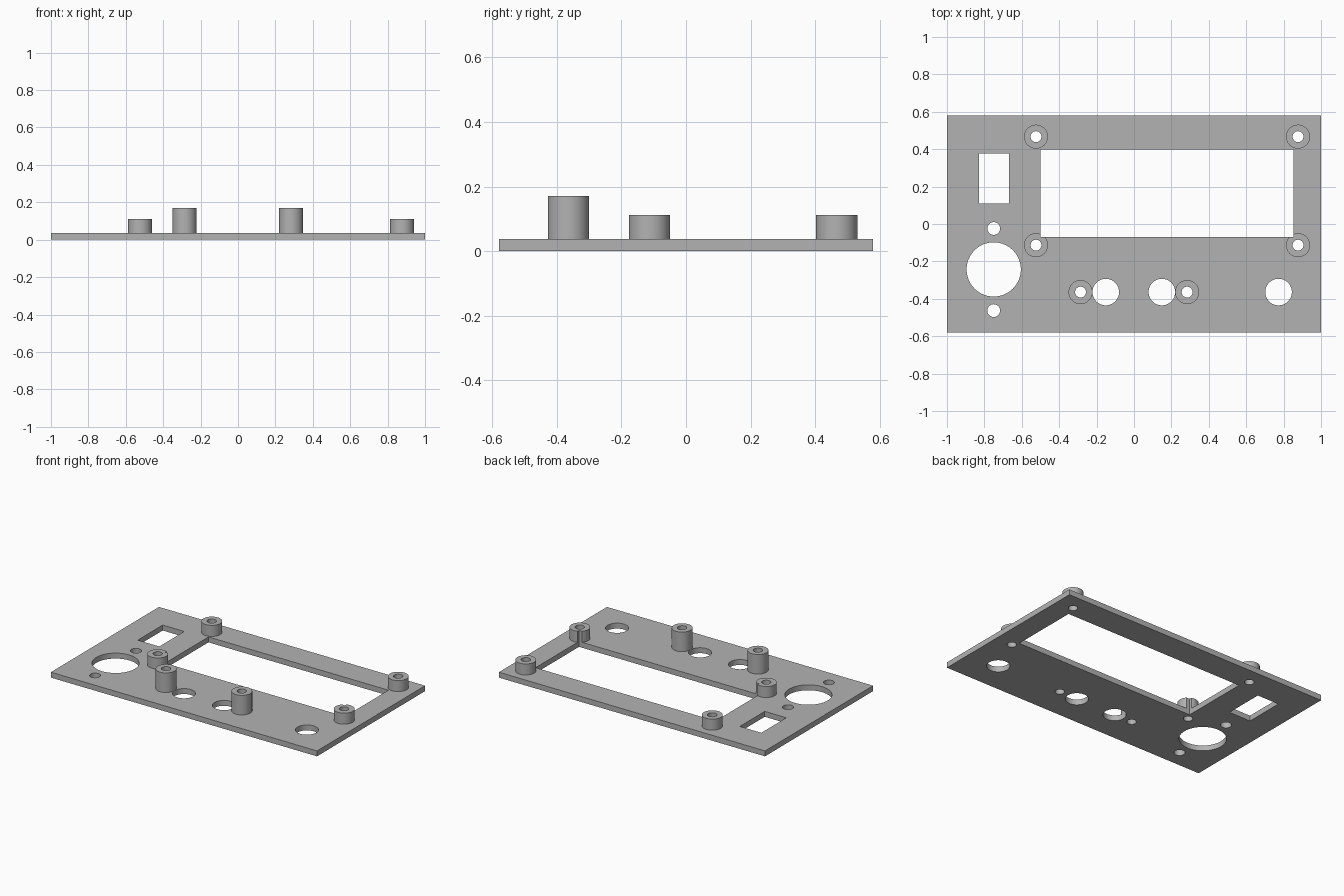
import bpy, bmesh
from math import pi, cos, sin, sqrt, atan2, radians

cube = bpy.data.objects.get("Cube")
if cube:
    bpy.data.objects.remove(cube, do_unlink=True)

# One grey material
grey = bpy.data.materials.new("panel grey")
grey.use_nodes = True
colour = (0.45, 0.45, 0.45, 1)
grey.diffuse_color = colour
grey.node_tree.nodes["Principled BSDF"].inputs["Base Color"].default_value = colour

PLATE = 0.037
POST_R, BORE_R = 0.064, 0.029
WINDOW = (-0.5, 0.853, -0.07, 0.397)     # x0, x1, y0, y1


def rect(x0, x1, y0, y1):
    return [(x0, y0), (x1, y0), (x1, y1), (x0, y1)]


def arc(x, y, r, a0, a1, n=64):
    return [(x + r * cos(a0 + (a1 - a0) * i / n),
             y + r * sin(a0 + (a1 - a0) * i / n)) for i in range(n + 1)]


def circle(x, y, r):
    return arc(x, y, r, 0, 2 * pi)[:-1]


def notched_circle(x, y, r, corner):
    """Circle with the part inside the display opening's lower corner removed."""
    dx, dy = corner[0] - x, corner[1] - y
    side = 1 if dx > 0 else -1
    on_vertical = atan2(sqrt(r * r - dx * dx), dx)
    on_horizontal = atan2(dy, side * sqrt(r * r - dy * dy))
    low, high = sorted((on_vertical, on_horizontal))
    return arc(x, y, r, high, low + 2 * pi) + [corner]


def extrude_outline(name, loops, z0, z1):
    """Fill an outline with holes and extrude it from z0 to z1."""
    curve = bpy.data.curves.new(name, 'CURVE')
    curve.dimensions = '2D'
    curve.fill_mode = 'BOTH'
    curve.extrude = (z1 - z0) / 2
    for loop in loops:
        spline = curve.splines.new('POLY')
        spline.points.add(len(loop) - 1)
        for point, (x, y) in zip(spline.points, loop):
            point.co = (x, y, 0, 1)
        spline.use_cyclic_u = True
    obj = bpy.data.objects.new(name, curve)
    bpy.context.collection.objects.link(obj)
    bpy.ops.object.select_all(action='DESELECT')
    obj.select_set(True)
    bpy.context.view_layer.objects.active = obj
    bpy.ops.object.convert(target='MESH')
    obj = bpy.context.object
    obj.name = name
    # Weld the caps to the walls and seat the part at its height
    bm = bmesh.new()
    bm.from_mesh(obj.data)
    bmesh.ops.remove_doubles(bm, verts=bm.verts, dist=1e-5)
    bmesh.ops.translate(bm, verts=bm.verts, vec=(0, 0, (z0 + z1) / 2))
    bmesh.ops.recalc_face_normals(bm, faces=bm.faces)
    bm.to_mesh(obj.data)
    bm.free()
    obj.data.materials.clear()
    obj.data.materials.append(grey)
    bpy.ops.object.shade_smooth_by_angle(angle=radians(30))
    return obj


# Mounting posts: name, x, y, top height, notched opening corner
x0, x1, y0, y1 = WINDOW
posts = [
    ("display_post_back_right", -0.524, 0.467, 0.112, None),
    ("display_post_back_left", 0.877, 0.467, 0.112, None),
    ("display_post_front_right", -0.524, -0.113, 0.112, (x0, y0)),
    ("display_post_front_left", 0.877, -0.113, 0.112, (x1, y0)),
    ("tall_post_right", -0.286, -0.364, 0.17, None),
    ("tall_post_left", 0.284, -0.364, 0.17, None),
]
for name, x, y, top, corner in posts:
    outer = notched_circle(x, y, POST_R, corner) if corner else circle(x, y, POST_R)
    extrude_outline(name, [outer, circle(x, y, BORE_R)], PLATE, top)

# Panel plate with display opening, switch slot, connector and control holes
loops = [rect(-1, 1, -0.58, 0.58), rect(*WINDOW), rect(-0.83, -0.668, 0.109, 0.377)]
loops += [circle(-0.75, -0.243, 0.145)]
loops += [circle(-0.75, y, 0.034) for y in (-0.024, -0.463)]
loops += [circle(x, -0.364, 0.071) for x in (-0.151, 0.149, 0.773)]
loops += [circle(x, y, BORE_R) for _, x, y, _, _ in posts]
extrude_outline("panel_plate", loops, 0, PLATE)
